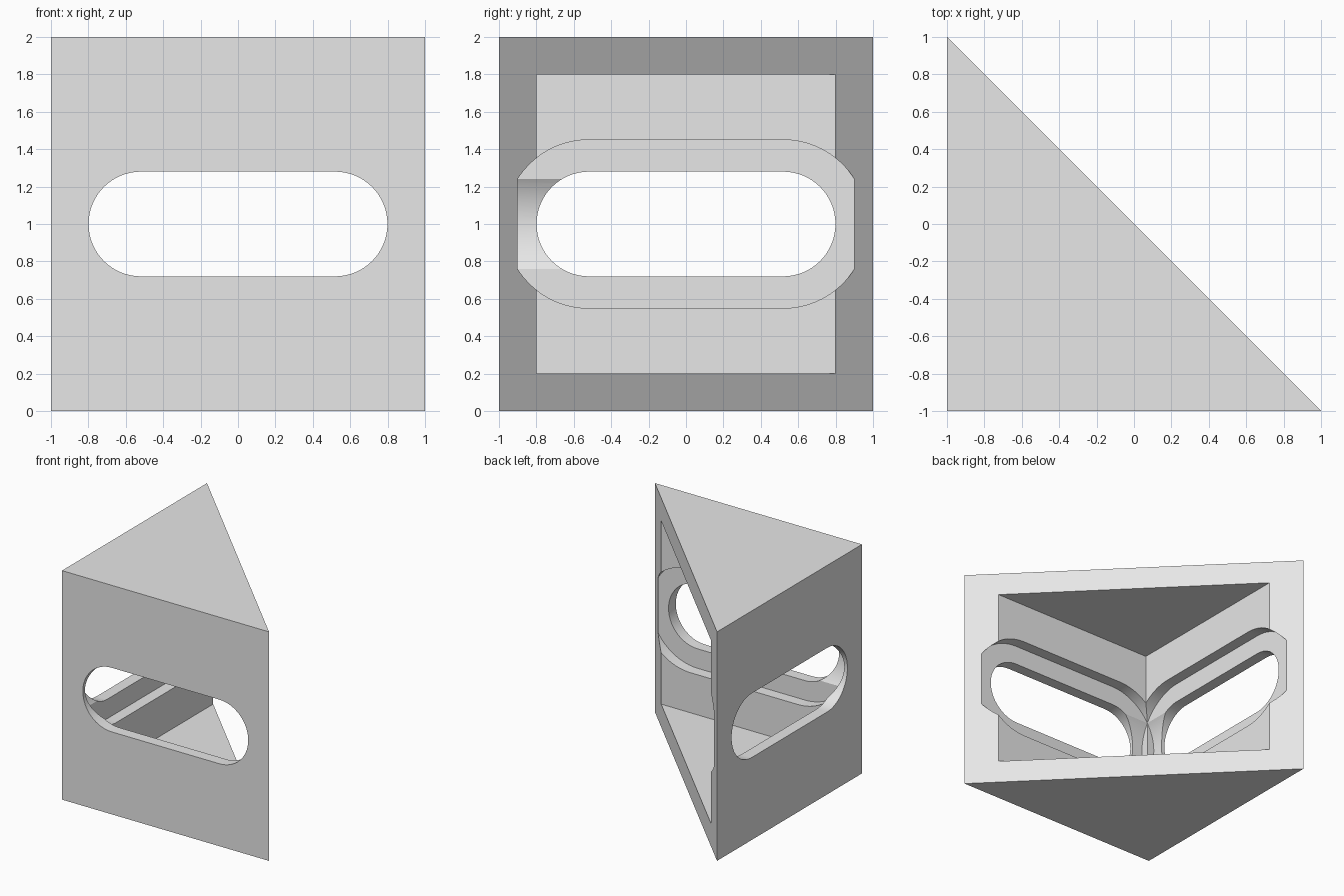
import bpy, bmesh
from math import pi, cos, sin, acos, radians
from mathutils import Vector

cube = bpy.data.objects.get("Cube")
if cube:
    bpy.data.objects.remove(cube, do_unlink=True)

grey = bpy.data.materials.new("light grey")
grey.use_nodes = True
grey.diffuse_color = (0.8, 0.8, 0.8, 1)
grey.node_tree.nodes["Principled BSDF"].inputs["Base Color"].default_value = (0.8, 0.8, 0.8, 1)


def prism(name, outline, sweep):
    """Extrude a closed outline along the sweep vector."""
    bm = bmesh.new()
    face = bm.faces.new([bm.verts.new(p) for p in outline])
    top = bmesh.ops.extrude_face_region(bm, geom=[face])["geom"]
    bmesh.ops.translate(bm, vec=Vector(sweep),
                        verts=[v for v in top if isinstance(v, bmesh.types.BMVert)])
    bmesh.ops.recalc_face_normals(bm, faces=bm.faces)
    mesh = bpy.data.meshes.new(name)
    bm.to_mesh(mesh)
    bm.free()
    mesh.materials.append(grey)
    obj = bpy.data.objects.new(name, mesh)
    bpy.context.collection.objects.link(obj)
    return obj


def wedge(name, corner, reach, z0, z1):
    """Right-angled triangular prism with its square corner at (corner, corner)."""
    outline = [(corner, corner, z0), (reach, corner, z0), (corner, reach, z0)]
    return prism(name, outline, (0, 0, z1 - z0))


def stadium(centre, radius, inner_half_angle, steps=32):
    """Long rounded slot; a half angle under 90 degrees cuts its inner end off flat."""
    points = []
    for middle, half, side in ((0, pi / 2, 1), (pi, inner_half_angle, -1)):
        for i in range(steps + 1):
            a = middle - half + 2 * half * i / steps
            points.append((side * centre + radius * cos(a), 1 + radius * sin(a)))
    if inner_half_angle < pi / 2:
        # straight top and bottom start where the full arc would
        start = [(-centre + radius * cos(pi - pi / 2 + t), 1 + radius * sin(pi - pi / 2 + t))
                 for t in (i * (pi / 2 - inner_half_angle) / 16 for i in range(16))]
        end = [(u, 2 - z) for u, z in reversed(start)]
        points = points[:steps + 1] + start + points[steps + 1:] + end
    return points


def wall_cutter(name, profile, d0, d1, swap):
    """Cutter through the side wall, or through the front wall when swapped."""
    if swap:
        return prism(name, [(u, d0, z) for u, z in profile], (0, d1 - d0, 0))
    return prism(name, [(d0, u, z) for u, z in profile], (d1 - d0, 0, 0))


# Corner housing and its hollow, open on the diagonal side
housing = wedge("housing", -1, 1, 0, 2)
cutters = [wedge("hollow_cutter", -0.8, 2, 0.2, 1.8)]

# Recess inside each wall stops at the corner post; slot goes right through
recess = stadium(0.52, 0.45, acos(0.28 / 0.45))
slot = stadium(0.519, 0.28, pi / 2)
for swap in (False, True):
    cutters.append(wall_cutter("recess_cutter", recess, -0.9, -0.6, swap))
    cutters.append(wall_cutter("slot_cutter", slot, -1.2, -0.85, swap))

bpy.ops.object.select_all(action="DESELECT")
bpy.context.view_layer.objects.active = housing
housing.select_set(True)
for cutter in cutters:
    cutter.hide_render = True
    mod = housing.modifiers.new("cut", "BOOLEAN")
    mod.operation = "DIFFERENCE"
    mod.solver = "EXACT"
    mod.object = cutter
    bpy.ops.object.modifier_apply(modifier=mod.name)
    bpy.data.objects.remove(cutter, do_unlink=True)

# Smooth slot ends, crisp edges
bpy.ops.object.shade_smooth_by_angle(angle=radians(30))
